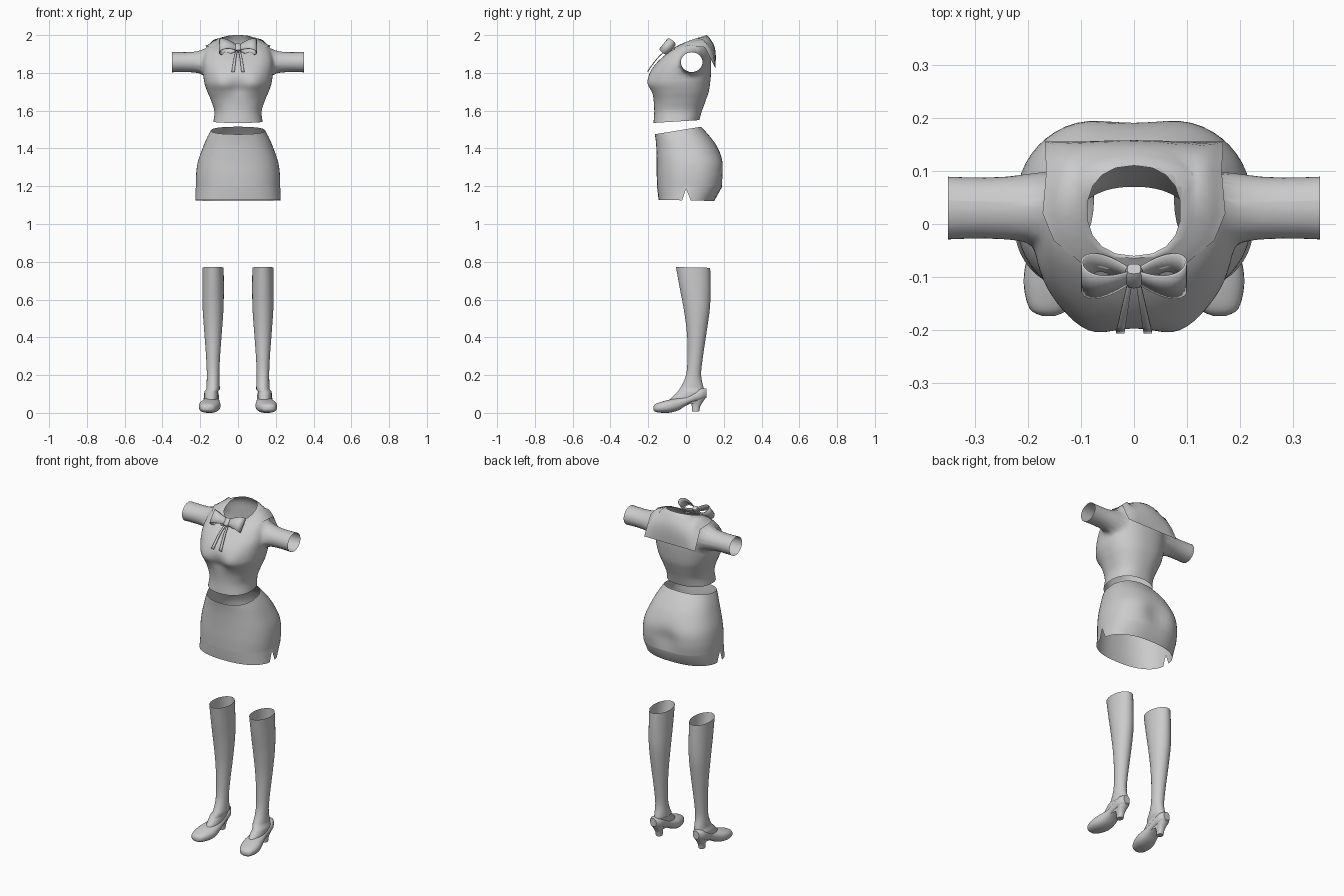
import bpy, bmesh, math
from mathutils import Vector
from mathutils.bvhtree import BVHTree

cube = bpy.data.objects.get("Cube")
if cube:
    bpy.data.objects.remove(cube, do_unlink=True)

grey = bpy.data.materials.new("plain grey")
grey.use_nodes = True
tone = (0.6, 0.6, 0.6, 1)
grey.diffuse_color = tone
grey.node_tree.nodes["Principled BSDF"].inputs["Base Color"].default_value = tone


def finish(name, bm, thickness=0, angle=50):
    """Turn a bmesh into a smooth grey object."""
    bmesh.ops.recalc_face_normals(bm, faces=bm.faces)
    mesh = bpy.data.meshes.new(name)
    bm.to_mesh(mesh)
    bm.free()
    obj = bpy.data.objects.new(name, mesh)
    bpy.context.collection.objects.link(obj)
    mesh.materials.append(grey)
    if thickness:
        mod = obj.modifiers.new("Thickness", "SOLIDIFY")
        mod.thickness = thickness
    bpy.ops.object.select_all(action="DESELECT")
    obj.select_set(True)
    bpy.context.view_layer.objects.active = obj
    bpy.ops.object.shade_smooth_by_angle(angle=math.radians(angle))
    return obj


def smooth_keys(keys, steps):
    """Catmull-Rom interpolation between key tuples."""
    out = []
    for i in range(len(keys) - 1):
        p = [keys[max(0, min(len(keys) - 1, i + k))] for k in (-1, 0, 1, 2)]
        for j in range(steps):
            t = j / steps
            out.append([0.5 * (2 * b + (c - a) * t + (2 * a - 5 * b + 4 * c - d) * t * t
                               + (3 * b - a - 3 * c + d) * t ** 3) for a, b, c, d in zip(*p)])
    return out + [list(keys[-1])]


def power(v, e):
    return math.copysign(abs(v) ** (2 / e), v)


def ring(key, count, e=2.0, cx=0.0):
    """Tilted oval: front z, back z, half width, front y, back y, side lift."""
    zf, zb, rx, yf, yb, lift = key
    pts = []
    for i in range(count):
        a = math.tau * i / count
        c, s = power(math.cos(a), e), power(math.sin(a), e)
        pts.append(Vector((cx + rx * c, (yf + yb) / 2 + (yb - yf) / 2 * s,
                           zf + (zb - zf) * (s + 1) / 2 + lift * c * c)))
    return pts


def skin(bm, rows, closed=True, caps=False):
    """Join rows of points with quads."""
    grid = [[bm.verts.new(p) for p in row] for row in rows]
    n = len(grid[0])
    for r0, r1 in zip(grid, grid[1:]):
        for i in range(n if closed else n - 1):
            j = (i + 1) % n
            bm.faces.new((r0[i], r0[j], r1[j], r1[i]))
    if caps:
        bm.faces.new(grid[0])
        bm.faces.new(grid[-1])
    return grid


def bump(p, x, z, size):
    return math.exp(-((abs(p.x) - x) ** 2 + (p.z - z) ** 2) / size ** 2)


# Blouse body
body_keys = [
    (1.535, 1.55, .13, -.172, .07, 0), (1.595, 1.60, .125, -.168, .085, 0),
    (1.65, 1.655, .142, -.172, .105, 0), (1.70, 1.70, .162, -.185, .12, 0),
    (1.745, 1.75, .178, -.2, .128, 0), (1.80, 1.81, .186, -.192, .133, 0),
    (1.85, 1.88, .186, -.158, .133, .01), (1.895, 1.955, .155, -.11, .13, .02),
    (1.93, 2.0, .088, -.06, .11, .005)]
rows = [ring(k, 72, 2.3) for k in smooth_keys(body_keys, 6)]
for row in rows:
    for p in row:
        if p.y < -.06:
            p.y -= .014 * bump(p, .085, 1.745, .05)
            p.y += .012 * bump(p, 0, 1.72, .045)
bm = bmesh.new()
skin(bm, rows)

# Armholes, with sleeves drawn out of their edges
arm_y, arm_z = .03, 1.857
holes = [f for f in bm.faces if abs(f.calc_center_median().x) > .1 and
         math.hypot(f.calc_center_median().y - arm_y, f.calc_center_median().z - arm_z) < .068]
bmesh.ops.delete(bm, geom=holes, context="FACES")
for side in (-1, 1):
    edges = [e for e in bm.edges if e.is_boundary and
             all(v.co.x * side > .1 and 1.7 < v.co.z < 1.95 for v in e.verts)]
    for step, x in enumerate((.2, .215, .24, .28, .32, .35)):
        out = bmesh.ops.extrude_edge_only(bm, edges=edges)["geom"]
        edges = [g for g in out if isinstance(g, bmesh.types.BMEdge)]
        grow = (1.13, 1.04, 1, .97, .98, 1)[step]
        for v in (g for g in out if isinstance(g, bmesh.types.BMVert)):
            a = math.atan2(v.co.z - arm_z, v.co.y - arm_y)
            v.co = (side * x, arm_y + .059 * grow * math.cos(a), arm_z + .054 * grow * math.sin(a))
soft = [v for v in bm.verts if .13 < abs(v.co.x) < .235 and v.co.z > 1.76 and not v.is_boundary]
for _ in range(4):
    bmesh.ops.smooth_vert(bm, verts=soft, factor=.5, use_axis_x=True, use_axis_y=True, use_axis_z=True)
bmesh.ops.recalc_face_normals(bm, faces=bm.faces)
surface = BVHTree.FromBMesh(bm)
finish("blouse", bm, angle=80)

# Sailor collar: from the neckline to a square flap at the back
outline = [(0, -.08, 1.92), (.05, -.085, 1.92), (.1, -.072, 1.925), (.15, -.03, 1.935),
           (.172, .02, 1.945), (.165, .1, 1.935), (.168, .155, 1.825),
           (.11, .155, 1.825), (.055, .155, 1.825), (0, .155, 1.825)]
neck = ring(body_keys[-1], 72, 2.3)


def neck_point(t):
    return neck[int(round(-18 + 36 * t)) % 72]


half = []
for i, corner in enumerate(outline):
    start, end = neck_point(i / (len(outline) - 1)), Vector(corner)
    line = []
    for j in range(11):
        t = j / 10
        p = start.lerp(end, t)
        if i > 4:
            p.y += .02 * math.sin(math.pi * t)
            p.z += .02 * math.sin(math.pi * t)
        hit, normal, _, _ = surface.find_nearest(p)
        if normal.dot(hit - Vector((0, 0, 1.8))) < 0:
            normal = -normal
        if (p - hit).dot(normal) < .005 and 0 < j:
            p = hit + normal * .005
        line.append(p)
    half.append(line)
bm = bmesh.new()
mirrored = [[Vector((-p.x, p.y, p.z)) for p in line] for line in half[-2:0:-1]]
skin(bm, [list(r) for r in zip(*(half + mirrored))])
finish("sailor_collar", bm, angle=60)

# Bow: two ribbon loops, knot and tails
across, depth = Vector((0, -.62, -.78)), Vector((0, .78, -.62))
centre = Vector((0, -.098, 1.932))
for side, label in ((1, "left"), (-1, "right")):
    loop = []
    for i in range(28):
        a = math.tau * i / 28
        u = (1 - math.cos(a)) / 2
        mid = centre + Vector((side * .1 * u, 0, .008 * u)) + depth * (.036 * math.sin(a) * u ** .5)
        loop.append([mid + across * (k * (.016 + .026 * u)) for k in (-1, 0, 1)])
    bm = bmesh.new()
    skin(bm, [list(r) for r in zip(*loop)])
    finish(label + "_bow_loop", bm, .004)
    tail = []
    for i in range(9):
        t = i / 8
        mid = Vector((side * (.006 + .02 * t), -.102 - .104 * t, 1.925 - .118 * t + .012 * math.sin(math.pi * t)))
        tail.append([mid + Vector((k * (.004 + .004 * t), 0, 0)) for k in (-1, 1)])
    bm = bmesh.new()
    skin(bm, tail, closed=False)
    finish(label + "_bow_tail", bm, .005)
bm = bmesh.new()
knot_rows = []
for w, s in ((-.022, .8), (-.014, 1), (.014, 1), (.022, .8)):
    knot_rows.append([centre + across * w + Vector((.016 * s * power(math.cos(a), 3), 0, 0))
                      + depth * (.015 * s * power(math.sin(a), 3))
                      for a in (math.tau * i / 20 for i in range(20))])
skin(bm, knot_rows, caps=True)
finish("bow_knot", bm)

# Skirt with a notch at each side of the hem
skirt_keys = [
    (1.195, 1.195, .222, -.153, .198, 0), (1.26, 1.26, .222, -.155, .208, 0),
    (1.33, 1.33, .212, -.155, .203, 0), (1.40, 1.41, .186, -.157, .165, 0),
    (1.44, 1.465, .166, -.16, .125, 0), (1.475, 1.515, .143, -.165, .08, 0)]
rows = [ring(k, 56, 2.35) for k in smooth_keys(skirt_keys, 6)]
hem = ring((1.128, 1.122, .225, -.145, .15, 0), 56, 2.35)
for i in (0, 28):
    hem[i] = Vector((hem[i].x, 0, 1.188))
rows.insert(0, hem)
for row in rows:
    for p in row:
        if p.y > .05:
            p.y -= .024 * bump(p, 0, 1.27, .075)
bm = bmesh.new()
skin(bm, rows)
finish("skirt", bm, angle=70)

# Legs, shoes and heels
leg_keys = [
    (.045, .05, .03, -.1, .085, 0), (.072, .09, .036, -.085, .098, 0),
    (.125, .125, .036, -.035, .095, 0), (.2, .2, .033, 0, .08, 0),
    (.3, .3, .037, .008, .09, 0), (.42, .42, .046, .005, .108, 0),
    (.55, .55, .055, -.012, .126, 0), (.66, .66, .057, -.033, .13, 0),
    (.772, .768, .056, -.053, .128, 0)]
# Each shoe section: y, outward shift, half width, bottom, top
shoe_keys = [
    (-.173, .02, .012, .016, .034), (-.16, .019, .036, .005, .048),
    (-.12, .014, .052, 0, .062), (-.08, .008, .056, .002, .072),
    (-.04, .003, .049, .014, .08), (0, 0, .042, .038, .09),
    (.04, 0, .04, .055, .11), (.08, 0, .037, .065, .13), (.108, 0, .02, .08, .128)]
heel_keys = [(.008, .008, .017, .032, .07, 0), (.04, .04, .02, .03, .078, 0),
             (.075, .075, .03, .02, .1, 0), (.1, .1, .034, .01, .105, 0)]
for side, label in ((1, "left"), (-1, "right")):
    cx = side * .135
    bm = bmesh.new()
    skin(bm, [ring(k, 32, 2, cx + side * (.006 if k[0] < .12 else -.003))
              for k in smooth_keys(leg_keys, 5)])
    finish(label + "_leg", bm, angle=80)
    bm = bmesh.new()
    sections = []
    for y, shift, w, zb, zt in smooth_keys(shoe_keys, 4):
        sections.append([Vector((cx + side * (.006 + shift) + w * power(math.cos(a), 2.4), y,
                                 (zb + zt) / 2 + (zt - zb) / 2 * power(math.sin(a), 2.4)))
                         for a in (math.tau * i / 28 for i in range(28))])
    skin(bm, sections, caps=True)
    finish(label + "_shoe", bm)
    bm = bmesh.new()
    skin(bm, [ring(k, 20, 2.4, cx + side * .006) for k in smooth_keys(heel_keys, 4)], caps=True)
    finish(label + "_heel", bm)
